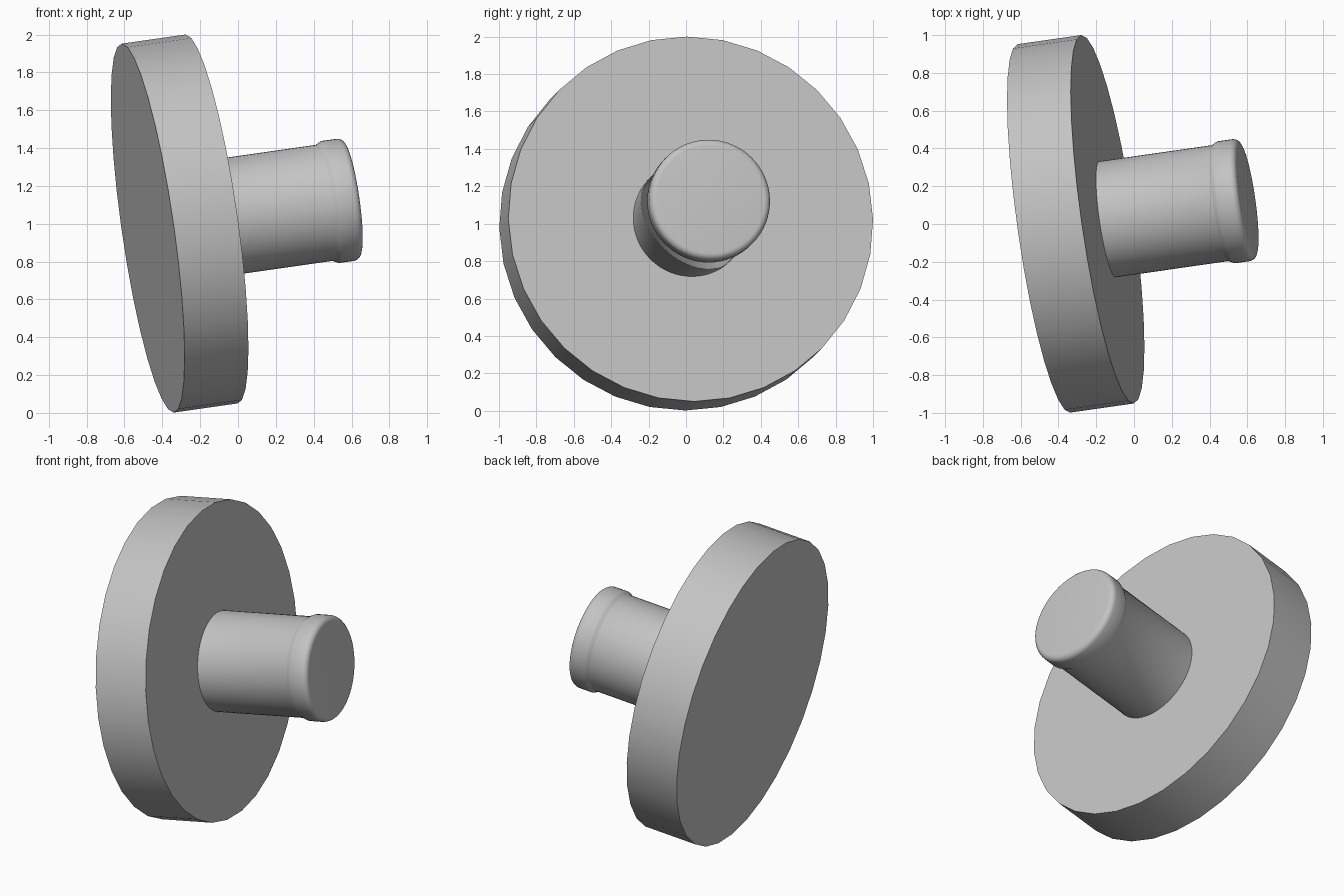
import bpy, bmesh, math
from mathutils import Vector, Matrix

cube = bpy.data.objects.get("Cube")
if cube:
    bpy.data.objects.remove(cube, do_unlink=True)

# Single plain grey material
grey = bpy.data.materials.new("plain_grey")
grey.use_nodes = True
colour = (0.55, 0.55, 0.55, 1)
grey.diffuse_color = colour
grey.node_tree.nodes["Principled BSDF"].inputs["Base Color"].default_value = colour

# Tilted frame: local z runs along the shaft, origin on the disc's inner face
axis = Vector((1, 0.143, 0.143)).normalized()
side = Vector((0, 0, 1)).cross(axis).normalized()
up = axis.cross(side)
frame = Matrix((side, up, axis)).transposed().to_4x4()
frame.translation = (-0.14, 0.025, 1.025)


def turned(name, profile, sides, angle):
    """Closed solid of revolution from (radius, height) pairs, capped at both ends."""
    bm = bmesh.new()
    rings = []
    for r, h in profile:
        rings.append([bm.verts.new((r * math.cos(a), r * math.sin(a), h))
                      for a in (math.tau * i / sides for i in range(sides))])
    for low, high in zip(rings, rings[1:]):
        for i in range(sides):
            j = (i + 1) % sides
            bm.faces.new((low[i], low[j], high[j], high[i]))
    bm.faces.new(rings[0][::-1])
    bm.faces.new(rings[-1])
    mesh = bpy.data.meshes.new(name)
    bm.to_mesh(mesh)
    bm.free()
    mesh.materials.append(grey)
    obj = bpy.data.objects.new(name, mesh)
    bpy.context.collection.objects.link(obj)
    obj.matrix_world = frame
    bpy.ops.object.select_all(action="DESELECT")
    obj.select_set(True)
    bpy.context.view_layer.objects.active = obj
    bpy.ops.object.shade_smooth_by_angle(angle=math.radians(angle))
    return obj


# Wide disc
turned("disc", [(0.985, -0.344), (0.985, 0)], 32, 30)

# Shaft with a raised collar and a rounded end
collar, end, fillet = 0.326, 0.756, 0.035
profile = [(0.31, -0.02), (0.31, 0.61), (0.314, 0.617), (0.322, 0.632), (collar, 0.642)]
for i in range(7):
    a = math.radians(15 * i)
    profile.append((collar - fillet + fillet * math.cos(a),
                    end - fillet + fillet * math.sin(a)))
turned("shaft_and_collar", profile, 64, 35)
